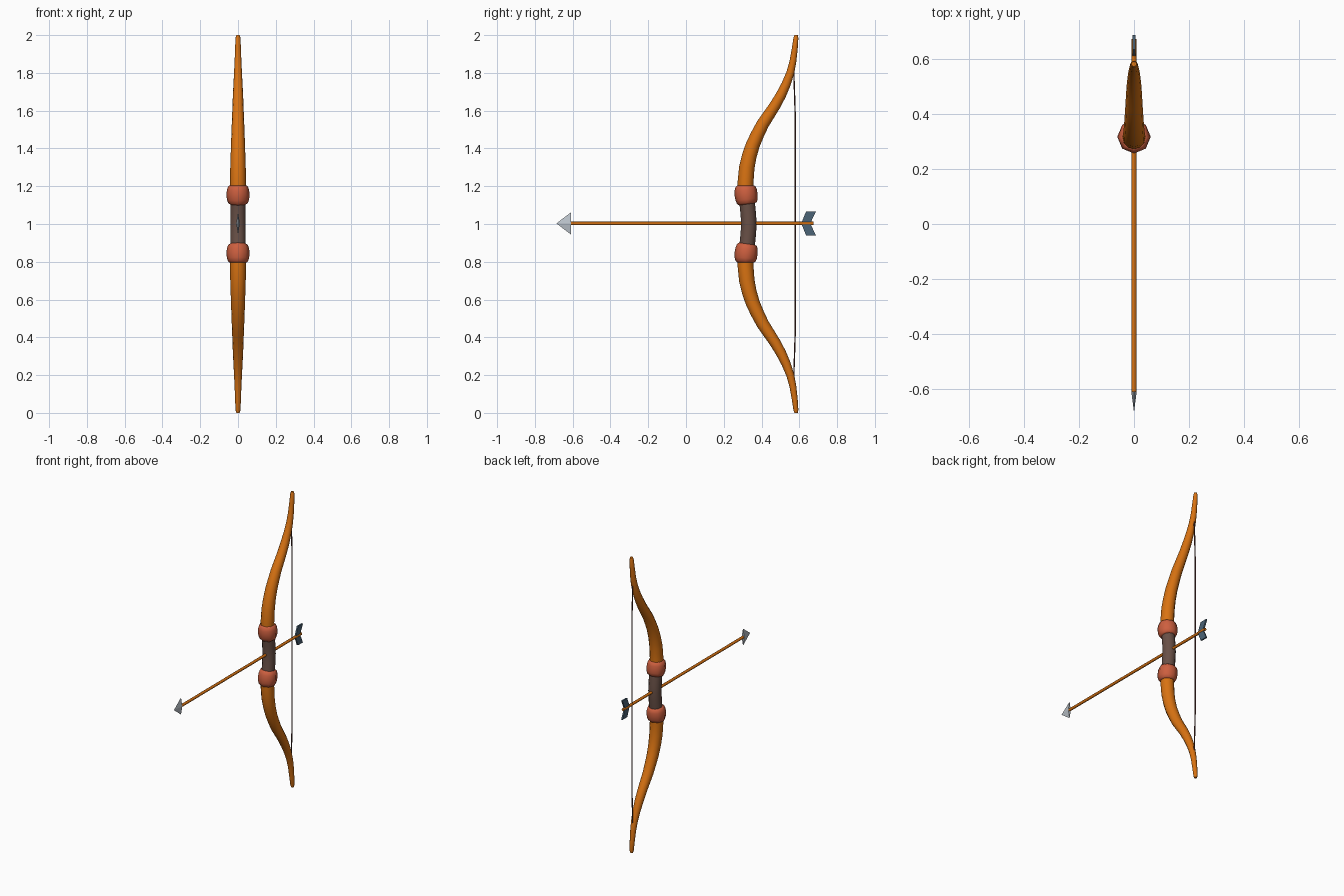
import bpy, bmesh, math
from mathutils import Vector

if "Cube" in bpy.data.objects:
    bpy.data.objects.remove(bpy.data.objects["Cube"])


def mat(name, c):
    m = bpy.data.materials.new(name)
    m.diffuse_color = (*c, 1)
    m.use_nodes = True
    m.node_tree.nodes["Principled BSDF"].inputs["Base Color"].default_value = m.diffuse_color
    return m


WOOD = mat("orange wood", (0.69, 0.17, 0.006))
LEATHER = mat("brown leather", (0.14, 0.08, 0.062))
BAND = mat("terracotta band", (0.61, 0.115, 0.05))
CORD = mat("dark red cord", (0.10, 0.035, 0.03))
STEEL = mat("pale steel", (0.5, 0.55, 0.6))
FEATHER = mat("slate feather", (0.07, 0.125, 0.18))


def finish(name, bm, material, smooth=True):
    bmesh.ops.recalc_face_normals(bm, faces=bm.faces)
    me = bpy.data.meshes.new(name)
    bm.to_mesh(me)
    bm.free()
    me.materials.append(material)
    ob = bpy.data.objects.new(name, me)
    bpy.context.collection.objects.link(ob)
    if smooth:
        bpy.ops.object.select_all(action='DESELECT')
        ob.select_set(True)
        bpy.context.view_layer.objects.active = ob
        bpy.ops.object.shade_smooth_by_angle(angle=math.radians(50))
    return ob


def sweep(name, path, material, sides=8):
    """Tube along (y, z, radius) points lying in the plane x = 0."""
    bm = bmesh.new()
    pts = [Vector((0, y, z)) for y, z, r in path]
    rings = []
    for i, p in enumerate(pts):
        t = (pts[min(i + 1, len(pts) - 1)] - pts[max(i - 1, 0)]).normalized()
        n = Vector((1, 0, 0)).cross(t)
        ring = []
        for k in range(sides):
            a = 2 * math.pi * k / sides
            off = Vector((math.cos(a), 0, 0)) + n * math.sin(a)
            ring.append(bm.verts.new(p + off * path[i][2]))
        rings.append(ring)
    for a, b in zip(rings, rings[1:]):
        for k in range(sides):
            j = (k + 1) % sides
            bm.faces.new((a[k], a[j], b[j], b[k]))
    bm.faces.new(rings[0])
    bm.faces.new(rings[-1])
    return finish(name, bm, material)


def flip(path):
    return [(y, 2 - z, r) for y, z, r in path]


# limbs and bands, mirrored about z = 1
limb = [(.316, 1.15, .042), (.315, 1.22, .042), (.322, 1.30, .041), (.335, 1.36, .039),
        (.354, 1.42, .037), (.379, 1.475, .035), (.407, 1.53, .033), (.440, 1.58, .031),
        (.473, 1.63, .029), (.504, 1.685, .027), (.530, 1.74, .024), (.552, 1.80, .021),
        (.566, 1.86, .018), (.576, 1.93, .0155), (.582, 1.985, .013), (.583, 2.0, .009)]
band = [(.324, 1.105, .044), (.323, 1.112, .053), (.321, 1.13, .059), (.318, 1.155, .061),
        (.316, 1.18, .059), (.315, 1.198, .053), (.315, 1.205, .043)]
for side, fn in (("upper", list), ("lower", flip)):
    sweep(side + "_limb", fn(limb), WOOD, 12)
    sweep(side + "_band", fn(band), BAND, 8)

# grip
half = [(.333, 1.0, .041), (.330, 1.05, .041), (.325, 1.10, .041), (.319, 1.15, .041)]
sweep("grip", flip(half)[:0:-1] + half, LEATHER, 12)

# bowstring, tied to the limbs
sweep("bowstring", [(.570, .19, .004), (.573, .26, .004), (.579, .45, .004),
                    (.579, 1.55, .004), (.573, 1.74, .004), (.570, 1.81, .004)], CORD, 6)

# arrow shaft
sweep("arrow_shaft", [(-.62, 1.003, .009), (.675, 1.003, .009)], WOOD, 8)

# flat pyramid arrowhead
bm = bmesh.new()
tip = bm.verts.new((0, -.686, 1.003))
base = [bm.verts.new((x, -.61, 1.003 + z)) for x, z in ((.01, 0), (0, .058), (-.01, 0), (0, -.058))]
for k in range(4):
    bm.faces.new((tip, base[k], base[(k + 1) % 4]))
bm.faces.new(base)
finish("arrowhead", bm, STEEL, False)

# chevron fletching plate
outline = [(.61, 0), (.636, .064), (.688, .064), (.658, 0), (.688, -.064), (.636, -.064)]
bm = bmesh.new()
a, b = ([bm.verts.new((x, y, 1.003 + z)) for y, z in outline] for x in (-.005, .005))
for ring in (a, b):
    bm.faces.new((ring[0], ring[1], ring[2], ring[3]))
    bm.faces.new((ring[0], ring[3], ring[4], ring[5]))
for k in range(6):
    j = (k + 1) % 6
    bm.faces.new((a[k], a[j], b[j], b[k]))
finish("fletching", bm, FEATHER, False)
